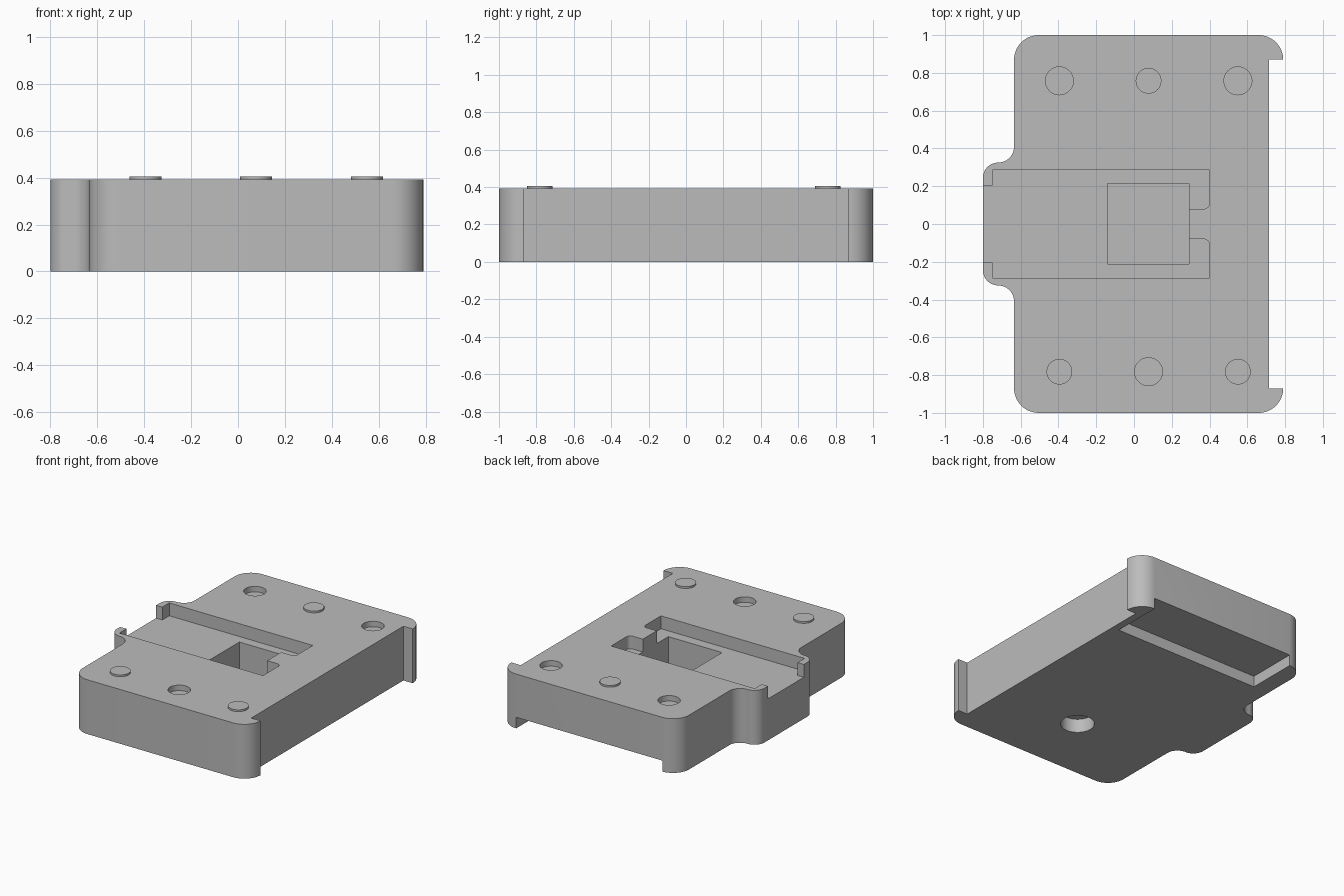
import bpy, bmesh
from math import pi, sin, cos

if "Cube" in bpy.data.objects:
    bpy.data.objects.remove(bpy.data.objects["Cube"])

TOP = 0.393       # top face of the body
R = 0.13          # main corner radius
FLOOR = 0.30      # channel floor

grey = bpy.data.materials.new("light_grey")
grey.use_nodes = True
grey.diffuse_color = (0.5, 0.5, 0.5, 1)
grey.node_tree.nodes["Principled BSDF"].inputs["Base Color"].default_value = (0.5, 0.5, 0.5, 1)


def arc(cx, cy, r, start, end, n=12):
    """Points on an arc, angles in degrees."""
    angles = [(start + (end - start) * i / n) * pi / 180 for i in range(n + 1)]
    return [(cx + r * cos(a), cy + r * sin(a)) for a in angles]


def prism(name, points, z0, z1):
    """Extrude a flat outline from z0 to z1."""
    bm = bmesh.new()
    face = bm.faces.new([bm.verts.new((x, y, z0)) for x, y in points])
    top = bmesh.ops.extrude_face_region(bm, geom=[face])["geom"]
    moved = [v for v in top if isinstance(v, bmesh.types.BMVert)]
    bmesh.ops.translate(bm, verts=moved, vec=(0, 0, z1 - z0))
    bmesh.ops.recalc_face_normals(bm, faces=bm.faces)
    mesh = bpy.data.meshes.new(name)
    bm.to_mesh(mesh)
    bm.free()
    mesh.materials.append(grey)
    obj = bpy.data.objects.new(name, mesh)
    bpy.context.collection.objects.link(obj)
    return obj


def rect(x0, x1, y0, y1):
    return [(x0, y0), (x1, y0), (x1, y1), (x0, y1)]


def circle(x, y, r):
    return arc(x, y, r, 0, 360, 40)[:-1]


def mirrored(half):
    """Close a half outline (y > 0) with its mirror image."""
    return half + [(x, -y) for x, y in reversed(half)]


def smooth(obj):
    bpy.ops.object.select_all(action="DESELECT")
    obj.select_set(True)
    bpy.context.view_layer.objects.active = obj
    bpy.ops.object.shade_smooth_by_angle(angle=pi / 6)


# Body: rounded block with hooked corners on one side and a flared tab on the other
body_half = ([(0.715, 0.87), (0.79, 0.87)]
             + arc(0.66, 0.87, R, 0, 90)[1:]
             + arc(-0.505, 0.87, R, 90, 180)
             + arc(-0.72, 0.41, 0.085, 0, -90)
             + arc(-0.72, 0.245, 0.08, 90, 180)[1:])
body = prism("body", mirrored(body_half), 0, TOP)

# Channel with a tongue left standing at its closed end
channel_half = ([(0.29, 0.08)] + arc(0.37, 0.11, 0.03, -90, 0, 6)
                + [(0.40, 0.285), (-0.75, 0.285), (-0.75, 0.205), (-0.9, 0.205)])
cutters = [
    prism("channel_cutter", mirrored(channel_half), FLOOR, 0.6),
    prism("pocket_cutter", rect(-0.14, 0.29, -0.212, 0.215), 0.08, 0.5),
    prism("underside_notch_cutter", rect(-0.51, 0.66, 0.63, 1.2), -0.1, 0.08),
    prism("underside_hole_cutter", circle(0.07, -0.50, 0.112), -0.1, 0.1),
]

# Pegs and sockets alternate along both short ends
pegs = []
for row, y in enumerate((-0.782, 0.758)):
    for col, x in enumerate((-0.395, 0.077, 0.55)):
        if (row + col) % 2 == 0:
            pegs.append(prism("peg", circle(x, y, 0.068), TOP - 0.02, 0.406))
        else:
            cutters.append(prism("socket_cutter", circle(x, y, 0.074), TOP - 0.04, 0.5))

# Cut the recesses
for cutter in cutters:
    mod = body.modifiers.new(cutter.name, "BOOLEAN")
    mod.operation = "DIFFERENCE"
    mod.solver = "EXACT"
    mod.object = cutter
bpy.context.view_layer.objects.active = body
for mod in list(body.modifiers):
    bpy.ops.object.modifier_apply(modifier=mod.name)
for cutter in cutters:
    bpy.data.objects.remove(cutter)

for obj in [body] + pegs:
    smooth(obj)
